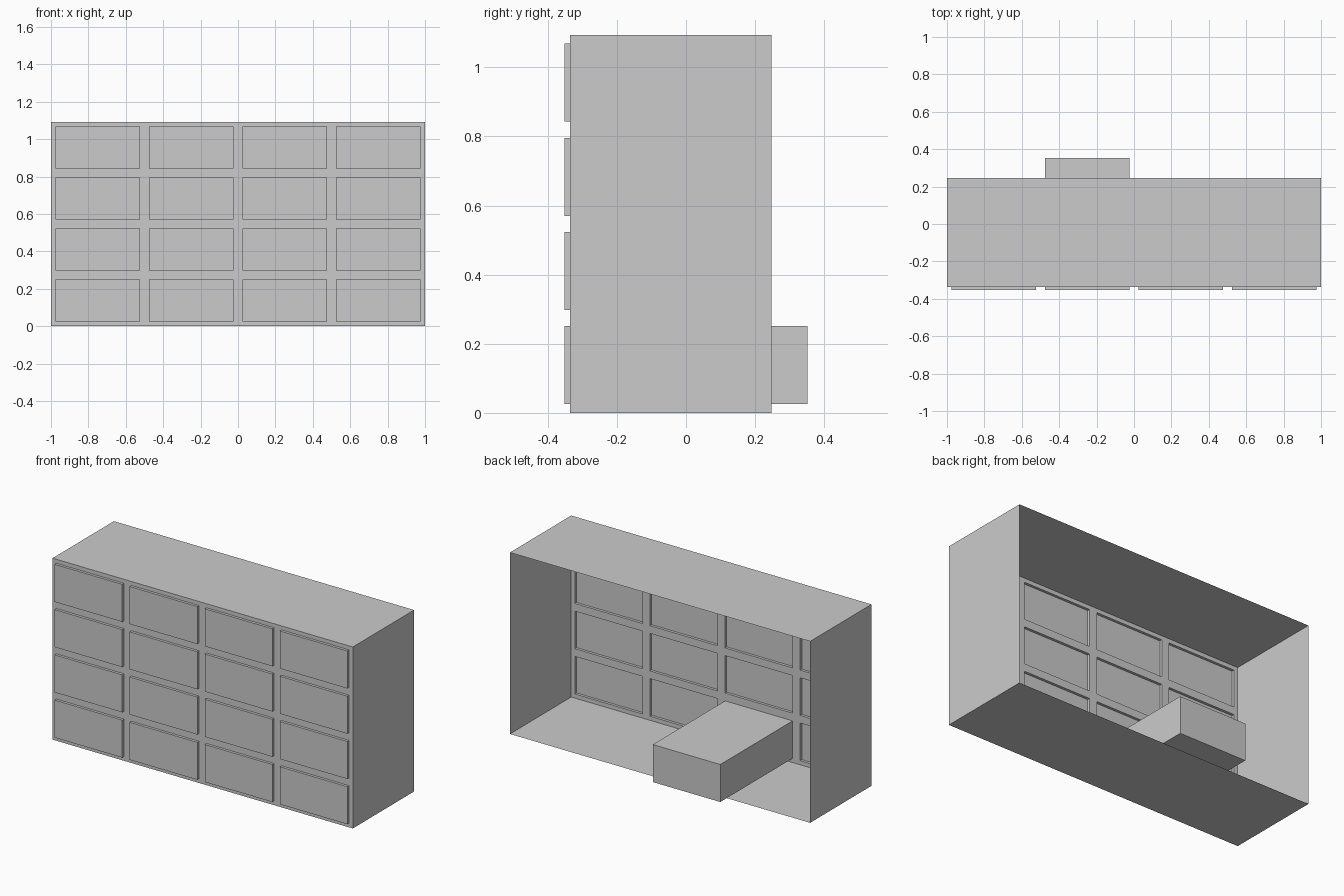
import bpy, bmesh
from mathutils import Vector

if "Cube" in bpy.data.objects:
    bpy.data.objects.remove(bpy.data.objects["Cube"])

FRONT, BACK, PANEL, HEIGHT = -0.336, 0.247, -0.352, 1.093
COLS, ROWS = 4, 4
PANEL_W, PANEL_H = 0.45, 0.226


def link(name, bm):
    bmesh.ops.recalc_face_normals(bm, faces=bm.faces[:])
    mesh = bpy.data.meshes.new(name)
    bm.to_mesh(mesh)
    bm.free()
    obj = bpy.data.objects.new(name, mesh)
    bpy.context.collection.objects.link(obj)
    return obj


def lines(start, end, first, size, pitch, count):
    """Grid lines: both borders plus the two edges of every panel."""
    inner = [first + i * pitch + d for i in range(count) for d in (0, size)]
    return [start] + inner + [end]


xs = lines(-1, 1, -0.975, PANEL_W, 0.5, COLS)
zs = lines(0, HEIGHT, 0.025, PANEL_H, 0.2725, ROWS)

# Cabinet: gridded front, drawer fronts pushed out, open at the back
bm = bmesh.new()
grid = [[bm.verts.new((x, FRONT, z)) for z in zs] for x in xs]
panels, drawer_cell = [], None
for i in range(len(xs) - 1):
    for j in range(len(zs) - 1):
        f = bm.faces.new((grid[i][j], grid[i + 1][j],
                          grid[i + 1][j + 1], grid[i][j + 1]))
        if i % 2 and j % 2:
            if (i, j) == (3, 1):
                drawer_cell = f
            else:
                panels.append(f)

# Side, top and bottom walls
rim = [e for e in bm.edges if e.is_boundary]
walls = bmesh.ops.extrude_edge_only(bm, edges=rim)["geom"]
bmesh.ops.translate(bm, vec=Vector((0, BACK - FRONT, 0)),
                    verts=[g for g in walls if isinstance(g, bmesh.types.BMVert)])

# Raised drawer fronts
raised = bmesh.ops.extrude_discrete_faces(bm, faces=panels)["faces"]
bmesh.ops.translate(bm, vec=Vector((0, PANEL - FRONT, 0)),
                    verts=list({v for f in raised for v in f.verts}))

# Opening for the full-depth drawer
bmesh.ops.delete(bm, geom=[drawer_cell], context='FACES_ONLY')
link("cabinet", bm)

# Full-depth drawer reaching out of the back
bm = bmesh.new()
bmesh.ops.create_cube(bm, size=1)
bmesh.ops.scale(bm, vec=(PANEL_W, -2 * PANEL, PANEL_H), verts=bm.verts[:])
bmesh.ops.translate(bm, vec=((xs[3] + xs[4]) / 2, 0, (zs[1] + zs[2]) / 2),
                    verts=bm.verts[:])
link("drawer", bm)
